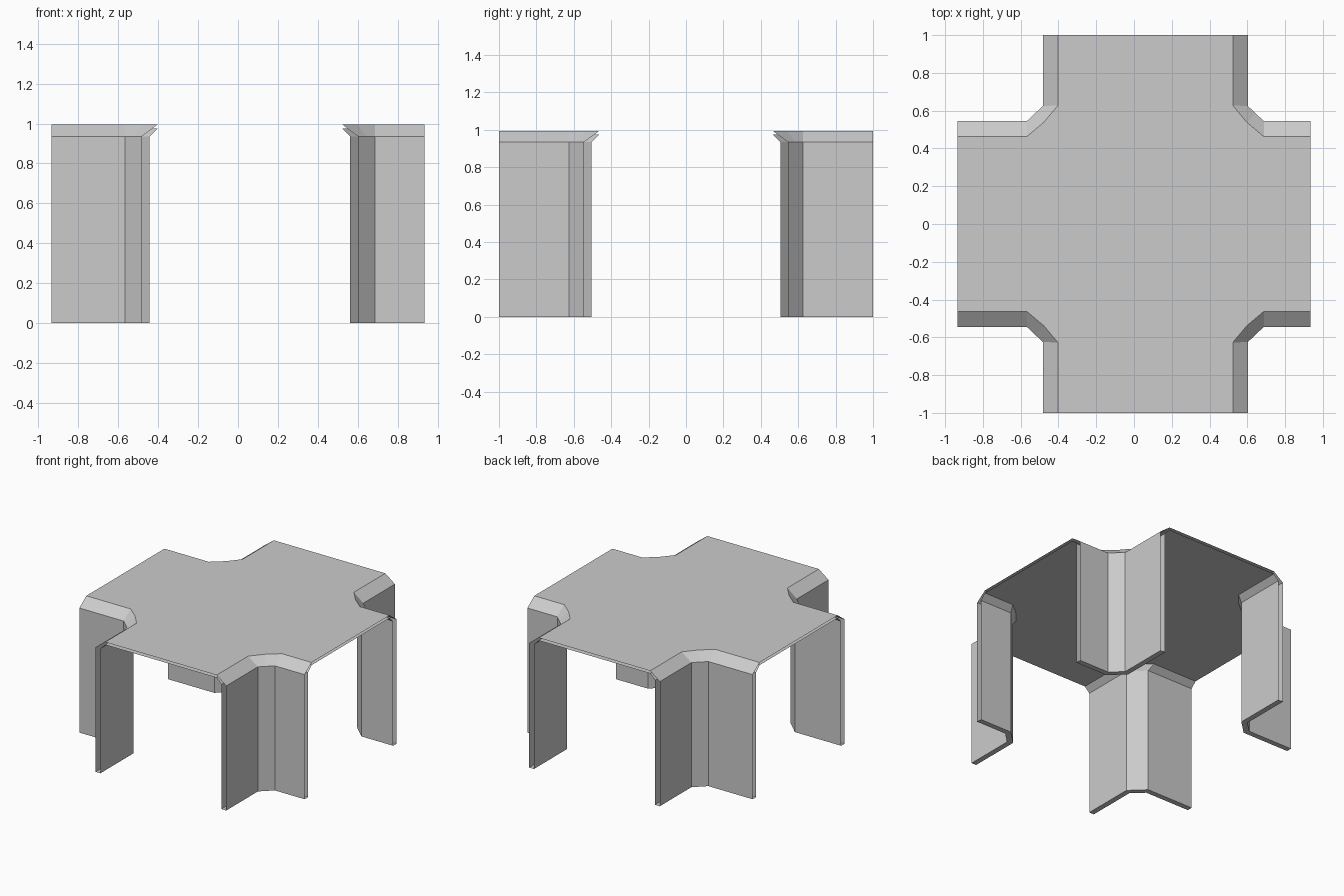
import bpy

cube = bpy.data.objects.get("Cube")
if cube:
    bpy.data.objects.remove(cube, do_unlink=True)

CENTRE_X = 0.06          # the lengthwise arm sits slightly off centre
END_X, END_Y = 0.935, 1.0
TOP, UNDER, FOLD = 0.995, 0.975, 0.935

grey = bpy.data.materials.new("plain_grey")
grey.use_nodes = True
colour = (0.6, 0.6, 0.6, 1)
grey.diffuse_color = colour
grey.node_tree.nodes["Principled BSDF"].inputs["Base Color"].default_value = colour


def add_object(name, verts, faces):
    mesh = bpy.data.meshes.new(name)
    mesh.from_pydata(verts, [], faces)
    mesh.materials.append(grey)
    mesh.update()
    obj = bpy.data.objects.new(name, mesh)
    bpy.context.collection.objects.link(obj)
    return obj


def corner_path(sx, sy, wall_x, wall_y, cut_x, cut_y, bulge=0.0):
    """Plan line of one inside corner, from the y end to the x end."""
    mid_x = (wall_x + cut_x) / 2 - bulge
    mid_y = (wall_y + cut_y) / 2 - bulge
    local = [(wall_x, cut_y), (mid_x, mid_y), (cut_x, wall_y)]
    pts = [(CENTRE_X + sx * x, sy * y) for x, y in local]
    return ([(CENTRE_X + sx * wall_x, sy * END_Y)] + pts
            + [(sx * END_X, sy * wall_y)])


def rim_path(sx, sy):
    return corner_path(sx, sy, 0.463, 0.463, 0.627, 0.627, 0.007)


# Bent legs: sloped shoulder, outer wall, foot edge, inner wall, inner shoulder
for sx, side in ((1, "left"), (-1, "right")):
    for sy, end in ((-1, "front"), (1, "back")):
        rim = rim_path(sx, sy)
        outer = corner_path(sx, sy, 0.5425, 0.545, 0.627, 0.625)
        inner = corner_path(sx, sy, 0.5025, 0.505, 0.61, 0.608)
        rings = [(rim, TOP), (outer, FOLD), (outer, 0), (inner, 0),
                 (inner, FOLD), (rim, UNDER)]
        verts = [(x, y, z) for path, z in rings for x, y in path]
        n = len(rim)
        faces = []
        for j in range(len(rings) - 1):
            for i in range(n - 1):
                a = j * n + i
                quad = (a, a + n, a + n + 1, a + 1)
                faces.append(quad[::-1] if sx * sy > 0 else quad)
        add_object(f"{end}_{side}_leg", verts, faces)

# Cross-shaped sheets between the legs, outlined counter-clockwise from above
outline = []
for sx, sy in ((1, 1), (-1, 1), (-1, -1), (1, -1)):
    path = rim_path(sx, sy)
    outline += path[::-1] if sx * sy > 0 else path
order = list(range(len(outline)))
add_object("table_top", [(x, y, TOP) for x, y in outline], [order])
add_object("table_underside", [(x, y, UNDER) for x, y in outline], [order[::-1]])
